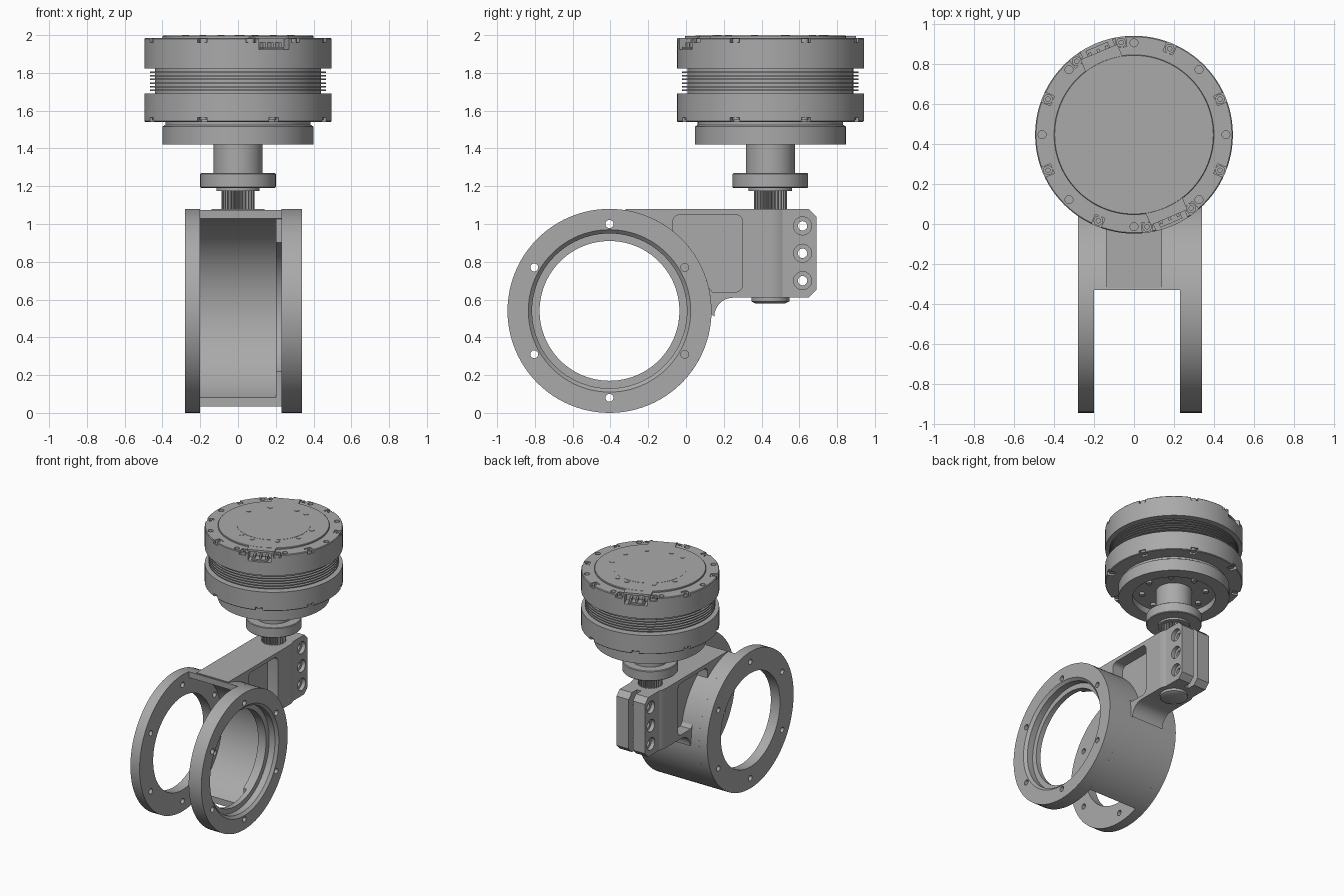
import bpy, bmesh
from math import sin, cos, pi, radians
from mathutils import Matrix, Vector

if "Cube" in bpy.data.objects:
    bpy.data.objects.remove(bpy.data.objects["Cube"])


def material(name, value):
    mat = bpy.data.materials.new(name)
    mat.use_nodes = True
    col = (value, value, value, 1)
    mat.diffuse_color = col
    mat.node_tree.nodes["Principled BSDF"].inputs["Base Color"].default_value = col
    return mat


GREY = material("machined grey", 0.4)
RING_Y, RING_Z, RING_R = -0.405, 0.54, 0.54
MOTOR_Y = 0.447
RING_AT = Matrix.Translation((0, RING_Y, RING_Z))
MOTOR_AT = Matrix.Translation((0, MOTOR_Y, 0))
ALONG_X = Matrix(((0, 0, 1, 0), (1, 0, 0, 0), (0, 1, 0, 0), (0, 0, 0, 1)))


def finish(name, bm, at=Matrix()):
    bm.transform(at)
    bmesh.ops.remove_doubles(bm, verts=bm.verts, dist=1e-5)
    bmesh.ops.recalc_face_normals(bm, faces=bm.faces)
    mesh = bpy.data.meshes.new(name)
    bm.to_mesh(mesh)
    bm.free()
    mesh.materials.append(GREY)
    obj = bpy.data.objects.new(name, mesh)
    bpy.context.collection.objects.link(obj)
    return obj


def lathe(name, profile, at, closed=False, steps=96):
    """Spin (radius, height) points about local z."""
    bm = bmesh.new()
    rows = [[bm.verts.new((r * cos(2 * pi * i / steps), r * sin(2 * pi * i / steps), h))
             for i in range(steps)] for r, h in profile]
    pairs = list(zip(rows, rows[1:]))
    if closed:
        pairs.append((rows[-1], rows[0]))
    for a, b in pairs:
        for i in range(steps):
            j = (i + 1) % steps
            bm.faces.new((a[i], a[j], b[j], b[i]))
    if not closed:
        bm.faces.new(rows[0])
        bm.faces.new(rows[-1])
    return finish(name, bm, at)


def prism(name, outline, low, high, at=Matrix()):
    """Extrude a flat outline along local z."""
    bm = bmesh.new()
    face = bm.faces.new([bm.verts.new((a, b, low)) for a, b in outline])
    new = bmesh.ops.extrude_face_region(bm, geom=[face])["geom"]
    bmesh.ops.translate(bm, vec=(0, 0, high - low),
                        verts=[v for v in new if isinstance(v, bmesh.types.BMVert)])
    return finish(name, bm, at)


def rod(bm, radius, length, at):
    bmesh.ops.create_cone(bm, cap_ends=True, segments=20, radius1=radius,
                          radius2=radius, depth=length, matrix=at)


def box(bm, size, at):
    bmesh.ops.create_cube(bm, size=1, matrix=at @ Matrix.Diagonal((*size, 1)))


def polar(angle, radius, height):
    a = radians(angle)
    return (Matrix.Translation((radius * cos(a), MOTOR_Y + radius * sin(a), height))
            @ Matrix.Rotation(a, 4, 'Z'))


def arc(cy, cz, r, start, end, n):
    return [(cy + r * cos(radians(start + (end - start) * i / n)),
             cz + r * sin(radians(start + (end - start) * i / n))) for i in range(n + 1)]


def cut(obj, bm):
    cutter = finish("cutter", bm)
    cutter.hide_render = True
    mod = obj.modifiers.new("cut", 'BOOLEAN')
    mod.operation, mod.solver, mod.object = 'DIFFERENCE', 'EXACT', cutter
    bpy.context.view_layer.update()
    done = obj.evaluated_get(bpy.context.evaluated_depsgraph_get())
    mesh = bpy.data.meshes.new_from_object(done)
    obj.modifiers.clear()
    obj.data = mesh
    bpy.data.objects.remove(cutter)


def sideways(x, y, z):
    return Matrix.Translation((x, y, z)) @ Matrix.Rotation(pi / 2, 4, 'Y')


# Two clamping rings with bolt holes; the left one has a stepped bore
BORE = 0.37
right_ring = lathe("right_ring", [(BORE, -0.28), (RING_R, -0.28), (RING_R, -0.2), (BORE, -0.2)],
                   RING_AT @ ALONG_X, True)
left_ring = lathe("left_ring", [(BORE, 0.23), (RING_R, 0.23), (RING_R, 0.34), (0.43, 0.34),
                                (0.41, 0.32), (0.41, 0.27), (BORE, 0.27)],
                  RING_AT @ ALONG_X, True)
for ring in (right_ring, left_ring):
    bm = bmesh.new()
    for i in range(6):
        a = radians(30 + 60 * i)
        rod(bm, 0.021, 1, sideways(0, RING_Y + 0.46 * cos(a), RING_Z + 0.46 * sin(a)))
    cut(ring, bm)

# Curved back wall joining the rings, and its narrow inner lip
outer = arc(RING_Y, RING_Z, RING_R, 82, -70, 48)
prism("back_wall", outer + arc(RING_Y, RING_Z, 0.494, -68, 81, 48), -0.21, 0.235, ALONG_X)
prism("wall_lip", arc(RING_Y, RING_Z, 0.52, 81, -69, 48) + arc(RING_Y, RING_Z, BORE, -60, 78, 48),
      0.2, 0.235, ALONG_X)

# Arm with side pockets, running back to the shaft clamp
bottom, top = 0.61, 1.08
arm = prism("arm", arc(RING_Y, RING_Z, 0.515, 80, 0, 24) + arc(0.25, 0.51, 0.1, 180, 90, 8)
            + [(MOTOR_Y, bottom), (MOTOR_Y, top), (-0.32, top)], -0.14, 0.14, ALONG_X)
pocket_outline = (arc(0.26, 1.01, 0.04, 0, 90, 6) + arc(-0.03, 1.01, 0.04, 90, 180, 6)
                  + [(-0.07, 0.9), (0.14, 0.64)] + arc(0.26, 0.68, 0.04, -90, 0, 6))
bm = bmesh.new()
for side in (-0.14, 0.14):
    face = bm.faces.new([bm.verts.new((side - 0.09, y, z)) for y, z in pocket_outline])
    new = bmesh.ops.extrude_face_region(bm, geom=[face])["geom"]
    bmesh.ops.translate(bm, vec=(0.18, 0, 0),
                        verts=[v for v in new if isinstance(v, bmesh.types.BMVert)])
cut(arm, bm)
lathe("clamp_barrel", [(0.14, bottom), (0.14, top)], MOTOR_AT, steps=64)

# Split clamp ears with three counterbored bolt holes
ear_outline = [(0.5, bottom), (0.65, bottom), (0.69, 0.65), (0.69, 1.04), (0.65, top), (0.5, top)]
for side, name in ((-1, "right_clamp_ear"), (1, "left_clamp_ear")):
    x0, x1 = sorted((side * 0.018, side * 0.125))
    ear = prism(name, ear_outline, x0, x1, ALONG_X)
    bm = bmesh.new()
    for z in (0.7, 0.845, 0.99):
        rod(bm, 0.025, 0.5, sideways(0, 0.617, z))
    cut(ear, bm)
    bm = bmesh.new()
    for z in (0.7, 0.845, 0.99):
        rod(bm, 0.048, 0.06, sideways(side * 0.125, 0.617, z))
    cut(ear, bm)

# Splined shaft, lower end cap and stepped coupling
teeth = 28
spline = [((0.088 if i % 4 < 2 else 0.072) * cos(2 * pi * i / (4 * teeth)),
           (0.088 if i % 4 < 2 else 0.072) * sin(2 * pi * i / (4 * teeth)))
          for i in range(4 * teeth)]
prism("splined_shaft", spline, 0.59, 1.19, MOTOR_AT)
lathe("shaft_end_cap", [(0.08, 0.58), (0.1, 0.59), (0.1, 0.615)], MOTOR_AT, steps=48)
lathe("coupling", [(0.115, 1.175), (0.115, 1.19), (0.195, 1.19), (0.2, 1.195), (0.2, 1.265),
                   (0.195, 1.27), (0.13, 1.27), (0.13, 1.5)], MOTOR_AT)

# Output flange, hollow underneath with a ring of small bolts
lathe("output_flange", [(0.3, 1.42), (0.4, 1.42), (0.4, 1.515), (0.385, 1.525), (0.385, 1.55),
                        (0.3, 1.55)], MOTOR_AT, True)
lathe("flange_plate", [(0.31, 1.47), (0.31, 1.55)], MOTOR_AT)
bm = bmesh.new()
for i in range(8):
    rod(bm, 0.02, 0.03, polar(45 * i, 0.23, 1.465))
finish("flange_bolts", bm)

# Motor housing: two drums with cooling fins between them
profile = [(0.38, 1.54), (0.49, 1.54), (0.495, 1.545), (0.495, 1.69), (0.44, 1.69)]
for i in range(6):
    z = 1.703 + i * 0.0195
    profile += [(0.44, z), (0.467, z), (0.467, z + 0.008), (0.44, z + 0.008)]
profile += [(0.44, 1.822), (0.495, 1.822), (0.495, 1.98), (0.49, 1.985)]
housing = lathe("motor_housing", profile, MOTOR_AT)

# Screw seats and holes in the rims, plus two connector bays
PORTS = (113, 293)
screws = [22.5, 67.5, 157.5, 202.5, 247.5, 337.5] + [p + d for p in PORTS for d in (-15, 15)]
bm = bmesh.new()
for a in screws:
    box(bm, (0.065, 0.052, 0.05), polar(a, 0.475, 1.985))
for i in range(8):
    rod(bm, 0.02, 0.1, polar(45 * i, 0.46, 1.985))
    box(bm, (0.065, 0.052, 0.05), polar(45 * i + 22.5, 0.475, 1.54))
cut(housing, bm)
bm = bmesh.new()
for a in PORTS:
    box(bm, (0.1, 0.17, 0.12), polar(a, 0.47, 1.985))
cut(housing, bm)

# Screws with socket heads
bm = bmesh.new()
for a in screws:
    rod(bm, 0.024, 0.03, polar(a, 0.466, 1.966))
for i in range(8):
    rod(bm, 0.022, 0.02, polar(45 * i + 22.5, 0.466, 1.56))
screw_heads = finish("rim_screws", bm)
bm = bmesh.new()
for a in screws:
    rod(bm, 0.011, 0.02, polar(a, 0.466, 1.981))
cut(screw_heads, bm)

# Connector shells, pins and their cover tabs
bm = bmesh.new()
for a in PORTS:
    box(bm, (0.06, 0.12, 0.01), polar(a, 0.45, 1.932))
    for k in (-0.045, 0, 0.045):
        box(bm, (0.05, 0.015, 0.03), polar(a, 0.44, 1.945) @ Matrix.Translation((0, k, 0)))
finish("connectors", bm)
bm = bmesh.new()
for a in PORTS:
    box(bm, (0.17, 0.2, 0.016), polar(a, 0.365, 1.988))
finish("connector_covers", bm)

# Top cap with a faint raised centre plate and small screws
lathe("top_cap", [(0.4, 1.98), (0.4, 1.994), (0.397, 1.997)], MOTOR_AT)
lathe("cap_plate", [(0.265, 1.99), (0.265, 1.9985)], MOTOR_AT)
bm = bmesh.new()
for a in (15, 72, 90, 130, 163, 252, 273, 310, 343):
    rod(bm, 0.018, 0.02, polar(a, 0.29, 1.99))
finish("cap_screws", bm)

# Smooth shading that keeps machined edges sharp
bpy.ops.object.select_all(action='DESELECT')
for obj in bpy.context.scene.objects:
    if obj.type == 'MESH':
        obj.select_set(True)
        bpy.context.view_layer.objects.active = obj
bpy.ops.object.shade_smooth_by_angle(angle=radians(30))
